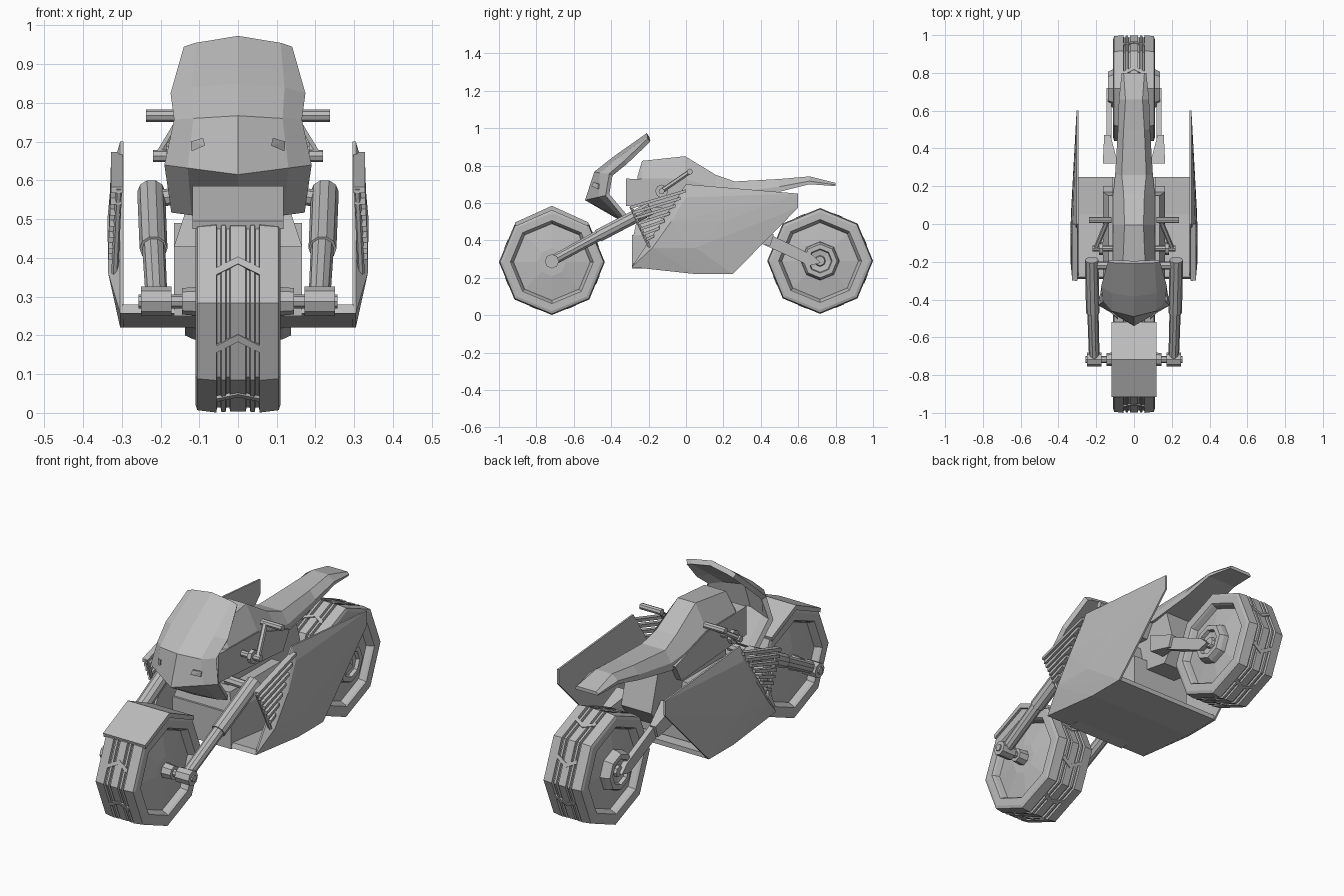
import bpy, bmesh, math
from mathutils import Vector

grey = bpy.data.materials.new("plain grey")
grey.diffuse_color = (0.5, 0.5, 0.5, 1)


def finish(name, bm):
    bmesh.ops.remove_doubles(bm, verts=bm.verts, dist=1e-5)
    bmesh.ops.recalc_face_normals(bm, faces=bm.faces)
    me = bpy.data.meshes.new(name)
    bm.to_mesh(me)
    bm.free()
    me.materials.append(grey)
    ob = bpy.data.objects.new(name, me)
    bpy.context.collection.objects.link(ob)
    return ob


def loft(name, rings, closed_ends=True):
    bm = bmesh.new()
    vs = [[bm.verts.new(p) for p in r] for r in rings]
    n = len(rings[0])
    for a, b in zip(vs, vs[1:]):
        for i in range(n):
            j = (i + 1) % n
            bm.faces.new((a[i], a[j], b[j], b[i]))
    if closed_ends:
        bm.faces.new(vs[0])
        bm.faces.new(vs[-1])
    return finish(name, bm)


def prism(name, profile, x0, x1):
    """y-z outline pushed along x"""
    return loft(name, [[(x, y, z) for y, z in profile] for x in (x0, x1)])


def box(name, x0, x1, y0, y1, z0, z1):
    return prism(name, [(y0, z0), (y1, z0), (y1, z1), (y0, z1)], x0, x1)


def hull(name, pts):
    bm = bmesh.new()
    for p in pts:
        bm.verts.new(p)
    bmesh.ops.convex_hull(bm, input=bm.verts)
    bmesh.ops.dissolve_limit(bm, angle_limit=0.01, verts=bm.verts, edges=bm.edges)
    return finish(name, bm)


def tube(name, a, b, r0, r1=None, n=10):
    a, b = Vector(a), Vector(b)
    q = (b - a).to_track_quat('Z', 'Y')
    ring = lambda c, r: [c + q @ Vector((r * math.cos(t), r * math.sin(t), 0))
                         for t in (2 * math.pi * k / n for k in range(n))]
    return loft(name, [ring(a, r0), ring(b, r0 if r1 is None else r1)])


def lathe(name, profile, cy, cz, n=8):
    """(x, radius) outline spun round the wheel axle"""
    return loft(name, [[(x, cy + r * math.sin(2 * math.pi * k / n), cz + r * math.cos(2 * math.pi * k / n))
                        for k in range(n)] for x, r in profile])


# Wheels: octagonal grooved tyre, recessed rim and bulging disc
half = [(0.03, 0.065), (0.095, 0.075), (0.075, 0.205), (0.1, 0.215), (0.11, 0.222), (0.11, 0.262),
        (0.105, 0.277), (0.056, 0.283), (0.054, 0.27), (0.045, 0.27), (0.043, 0.282),
        (0.032, 0.282), (0.03, 0.27), (0.022, 0.27), (0.02, 0.281)]
for name, cy, cz in (("front", -0.717, 0.284), ("rear", 0.717, 0.29)):
    prof = half[1:]
    lathe(name + "_wheel", [(-x, r) for x, r in prof] + prof[::-1], cy, cz)
    # chevron tread ribs in the middle of each flat
    for k in range(8):
        t = math.pi / 8 + k * math.pi / 4
        out = Vector((0, math.sin(t), math.cos(t)))
        tan = Vector((0, math.cos(t), -math.sin(t)))
        c = Vector((0, cy, cz)) + out * 0.255
        for s in (-1, 1):
            quad = [c + tan * 0.02, c - tan * 0.0, c + Vector((s * 0.055, 0, 0)) - tan * 0.03,
                    c + Vector((s * 0.055, 0, 0)) - tan * 0.01]
            loft(name + "_tread_chevron", [quad, [p + out * 0.009 for p in quad]])

# Front mudguard over the two upper wheel flats
guard = [(-0.915, 0.495), (-0.717, 0.585), (-0.52, 0.495), (-0.56, 0.44), (-0.717, 0.505), (-0.875, 0.44)]
top = [(-0.915, 0.495), (-0.717, 0.585), (-0.52, 0.495), (-0.525, 0.475), (-0.717, 0.56), (-0.91, 0.475)]
prism("front_mudguard", top, -0.118, 0.118)

# Fairing shell: centre ridge and side edge points, top to bottom
rows = [((-0.21, 0.973), (0.11, -0.205, 0.955), (0.14, -0.205, 0.945)),
        ((-0.385, 0.85), (0.12, -0.365, 0.84), (0.174, -0.33, 0.825)),
        ((-0.49, 0.767), (0.115, -0.462, 0.76), (0.165, -0.41, 0.757)),
        ((-0.54, 0.615), (0.13, -0.465, 0.632), (0.19, -0.43, 0.64)),
        ((-0.35, 0.505), (0.12, -0.34, 0.51), (0.172, -0.33, 0.517))]
bm = bmesh.new()
grid = []
for (y, z), m, e in rows:
    pts = [(-e[0], e[1], e[2]), (-m[0], m[1], m[2]), (0, y, z), m, e]
    grid.append([bm.verts.new(p) for p in pts])
for a, b in zip(grid, grid[1:]):
    for i in range(4):
        bm.faces.new((a[i], b[i], b[i + 1], a[i + 1]))
bmesh.ops.recalc_face_normals(bm, faces=bm.faces)
fairing = finish("front_fairing", bm)
mod = fairing.modifiers.new("thickness", 'SOLIDIFY')
mod.thickness = 0.025
mod.offset = -1 if fairing.data.polygons[8].normal.y < 0 else 1

# Tank, seat and tail: (y, bottom, top, half width low, half width top)
secs = [(-0.26, 0.68, 0.74, 0.112, 0.09), (-0.235, 0.67, 0.825, 0.112, 0.06), (-0.005, 0.65, 0.85, 0.112, 0.05),
        (0.16, 0.63, 0.75, 0.11, 0.055), (0.26, 0.62, 0.715, 0.1, 0.065), (0.5, 0.66, 0.728, 0.085, 0.055),
        (0.66, 0.7, 0.742, 0.08, 0.045), (0.8, 0.69, 0.707, 0.065, 0.055)]
loft("tank_and_seat", [[(-w, y, a), (-w, y, a + (b - a) * 0.4), (-t, y, b), (t, y, b), (w, y, a + (b - a) * 0.4), (w, y, a)]
                       for y, a, b, w, t in secs])

# Frame and engine
prism("upper_frame", [(-0.32, 0.585), (0.2, 0.55), (0.25, 0.64), (0.0, 0.72), (-0.32, 0.73)], -0.115, 0.115)
prism("rear_frame", [(-0.2, 0.45), (0.33, 0.36), (0.4, 0.45), (0.34, 0.66), (-0.2, 0.62)], -0.085, 0.085)
box("engine", -0.165, 0.165, -0.29, 0.2, 0.25, 0.43)
hull("engine_head", [(s * x, y, z) for s in (-1, 1) for x, y, z in
                     ((0.165, -0.28, 0.43), (0.165, 0.17, 0.43), (0.135, -0.26, 0.52), (0.135, 0.15, 0.52))])

# Belly plate between the side panels
prism("belly_plate", [(-0.29, 0.257), (0.05, 0.221), (0.25, 0.221), (0.25, 0.245), (0.05, 0.245), (-0.28, 0.28)], -0.3, 0.3)

panel = [(-0.29, 0.257), (0.05, 0.22), (0.25, 0.22), (0.6, 0.575), (0.6, 0.65), (0.0, 0.7), (-0.01, 0.655), (-0.2, 0.36)]
bulge = [(0.335, -0.18, 0.36), (0.337, -0.08, 0.5), (0.325, 0.0, 0.63), (0.334, 0.05, 0.36), (0.326, 0.2, 0.5)]

for s in (-1, 1):
    side = "right_" if s > 0 else "left_"
    P = lambda x, y, z: (s * x, y, z)
    # Side panel
    hull(side + "side_panel", [P(x, y, z) for y, z in panel for x in (0.295, 0.304)] + [P(*p) for p in bulge])
    # Slats of the triangular vent ahead of the panel
    for i in range(7):
        f = i / 7
        y0, z0 = -0.3 + 0.1 * f, 0.575 - 0.2 * f
        y1, z1 = 0.0 - 0.2 * f, 0.665 - 0.28 * f
        x0, x1 = 0.308 + 0.02 * f, 0.328 + 0.008 * f
        hull(side + "vent_slat", [P(x, y, z + d) for y, z in ((y0, z0), (y1, z1)) for x in (x0 - 0.01, x1)
                                  for d in (-0.008, 0.008)])
    tube(side + "vent_edge", P(0.308, -0.295, 0.58), P(0.318, -0.195, 0.36), 0.009, n=6)
    # Fork leg, foot and axle
    tube(side + "fork_lower", P(0.21, -0.717, 0.29), P(0.218, -0.45, 0.435), 0.028, 0.03)
    tube(side + "fork_upper", P(0.218, -0.47, 0.424), P(0.224, -0.19, 0.57), 0.036)
    tube(side + "fork_foot", P(0.172, -0.717, 0.288), P(0.25, -0.717, 0.288), 0.038, n=8)
    tube(side + "fork_bolt", P(0.25, -0.717, 0.288), P(0.257, -0.717, 0.288), 0.018, n=8)
    tube(side + "front_axle", P(0.0, -0.717, 0.288), P(0.172, -0.717, 0.288), 0.018, n=8)
    tube(side + "front_hub", P(0.07, -0.717, 0.288), P(0.145, -0.717, 0.288), 0.04, 0.034, n=8)
    tube(side + "fork_brace", P(0.09, -0.22, 0.56), P(0.224, -0.22, 0.555), 0.022, n=8)
    # Handlebar grip, link and pivot
    tube(side + "handle_grip", P(0.12, 0.02, 0.767), P(0.238, 0.02, 0.767), 0.016, n=8)
    tube(side + "handle_link", P(0.2, -0.125, 0.668), P(0.14, 0.02, 0.767), 0.013, n=6)
    tube(side + "pivot_bar", P(0.09, -0.13, 0.663), P(0.22, -0.13, 0.663), 0.016, n=8)
    tube(side + "pivot_collar", P(0.165, -0.13, 0.663), P(0.185, -0.13, 0.663), 0.035, n=8)
    # Headlight plate
    hull(side + "headlight", [P(x, y + d, z) for d in (0, 0.008) for x, y, z in
                              ((0.085, -0.506, 0.69), (0.12, -0.472, 0.675), (0.122, -0.468, 0.7), (0.09, -0.495, 0.71))])
    # Swingarm and rear hub
    hull(side + "swingarm", [P(*p) for p in (
        (0.085, 0.32, 0.49), (0.165, 0.32, 0.49), (0.085, 0.32, 0.4), (0.165, 0.32, 0.4),
        (0.125, 0.47, 0.43), (0.158, 0.47, 0.43), (0.125, 0.45, 0.37), (0.158, 0.45, 0.37))])
    hull(side + "swingarm_tip", [P(x, y, z) for y, z in ((0.42, 0.445), (0.42, 0.375), (0.68, 0.32), (0.66, 0.265), (0.72, 0.28))
                                 for x in (0.118, 0.145)])
    lathe(side + "rear_hub", [(s * 0.08, 0.105), (s * 0.115, 0.1), (s * 0.137, 0.09), (s * 0.137, 0.065),
                              (s * 0.12, 0.06), (s * 0.115, 0.03), (s * 0.128, 0.025)], 0.717, 0.29)
